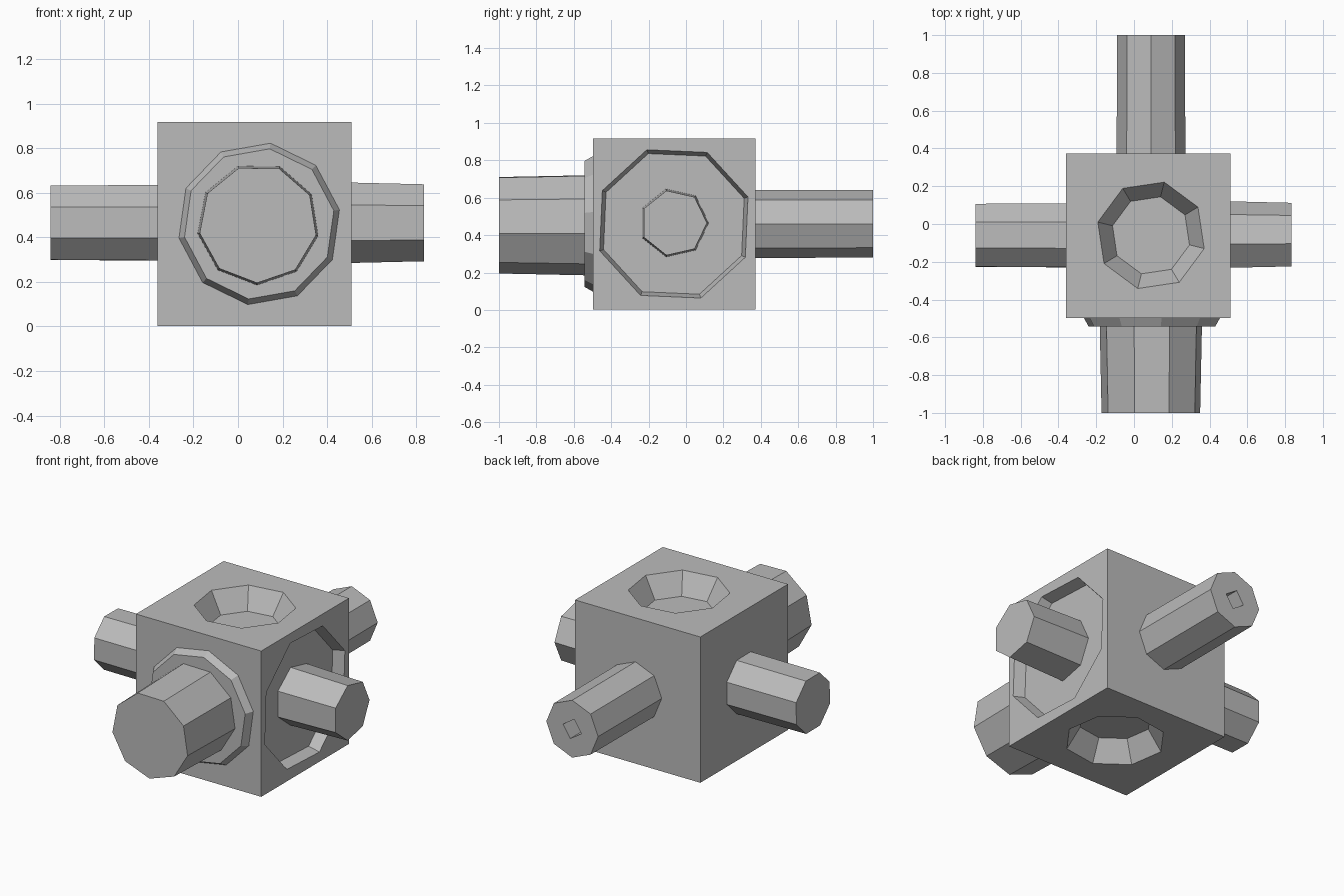
import bpy, bmesh, math

default = bpy.data.objects.get("Cube")
if default:
    bpy.data.objects.remove(default, do_unlink=True)

grey = bpy.data.materials.new("plain_grey")
grey.use_nodes = True
colour = (0.5, 0.5, 0.5, 1)
grey.diffuse_color = colour
grey.node_tree.nodes["Principled BSDF"].inputs["Base Color"].default_value = colour


def finish(name, bm):
    bmesh.ops.recalc_face_normals(bm, faces=bm.faces[:])
    mesh = bpy.data.meshes.new(name)
    bm.to_mesh(mesh)
    bm.free()
    mesh.materials.append(grey)
    obj = bpy.data.objects.new(name, mesh)
    bpy.context.collection.objects.link(obj)
    return obj


def prism(name, axis, centre, start, end, sides, phase=0):
    """Tapered prism along an axis; start and end are (position, radius)."""
    bm = bmesh.new()
    rings = []
    for pos, radius in (start, end):
        ring = []
        for i in range(sides):
            a = math.radians(phase) + math.tau * i / sides
            p = [centre[0] + radius * math.cos(a), centre[1] + radius * math.sin(a)]
            p.insert("xyz".index(axis), pos)
            ring.append(bm.verts.new(p))
        bm.faces.new(ring)
        rings.append(ring)
    lo, hi = rings
    for i in range(sides):
        j = (i + 1) % sides
        bm.faces.new((lo[i], lo[j], hi[j], hi[i]))
    return finish(name, bm)


def cut(target, cutter):
    mod = target.modifiers.new("cut", "BOOLEAN")
    mod.operation = "DIFFERENCE"
    mod.solver = "EXACT"
    mod.object = cutter
    bpy.context.view_layer.objects.active = target
    bpy.ops.object.modifier_apply(modifier=mod.name)
    bpy.data.objects.remove(cutter, do_unlink=True)


# Central block
bm = bmesh.new()
bmesh.ops.create_cube(bm, size=1)
for v in bm.verts:
    v.co = (0.075 + v.co.x * 0.87, -0.063 + v.co.y * 0.87, 0.46 + v.co.z * 0.915)
block = finish("block", bm)

# Octagonal pockets in the top and bottom, wide shallow recess on the left
mid = (0.09, -0.06)
cut(block, prism("pocket_cutter", "z", mid, (0.79, 0.21), (0.93, 0.298), 8, 76))
cut(block, prism("pocket_cutter", "z", mid, (0.13, 0.21), (-0.01, 0.298), 8, 76))
cut(block, prism("recess_cutter", "x", (-0.065, 0.46), (0.44, 0.40), (0.52, 0.425), 8, 20))

# Front flange and thick front stub
prism("front_flange", "y", (0.095, 0.46), (-0.49, 0.37), (-0.543, 0.34), 10, 10)
prism("front_stub", "y", (0.09, 0.46), (-0.53, 0.275), (-1, 0.265), 9, 29)

# Side stubs
prism("left_stub", "x", (-0.065, 0.465), (0.42, 0.187), (0.835, 0.177), 7, 0)
prism("right_stub", "x", (-0.06, 0.465), (-0.34, 0.183), (-0.84, 0.18), 8, 22)

# Long back stub with a small square socket in its end
back = prism("back_stub", "y", (0.09, 0.46), (0.35, 0.182), (1, 0.18), 8, 0)
cut(back, prism("socket_cutter", "y", (0.09, 0.46), (0.88, 0.065), (1.01, 0.065), 4, 12))
